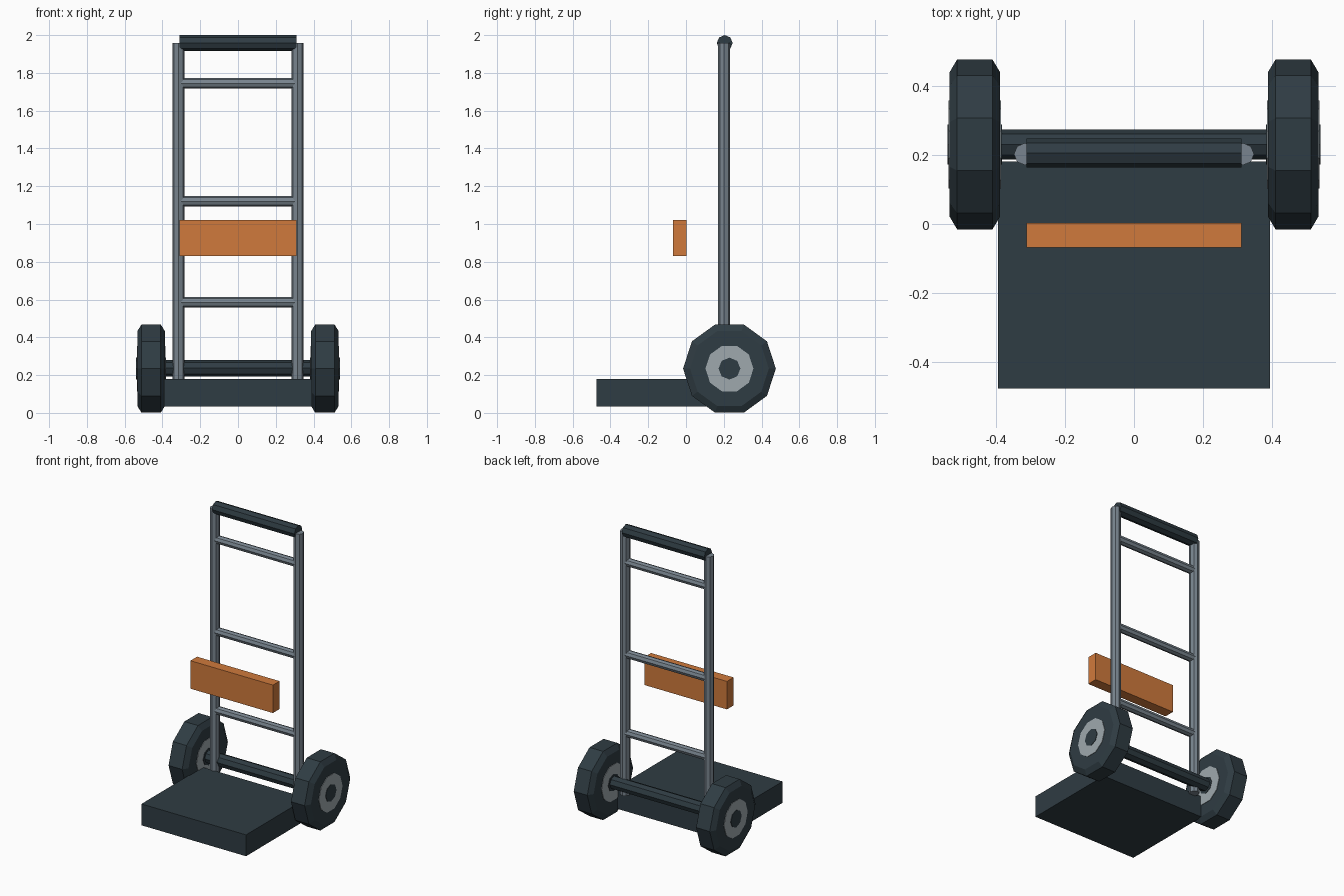
import bpy
import math
from mathutils import Matrix, Vector

cube = bpy.data.objects.get("Cube")
if cube:
    bpy.data.objects.remove(cube, do_unlink=True)


def material(name, hex_code):
    rgb = [int(hex_code[i:i + 2], 16) / 255 for i in (0, 2, 4)]
    linear = [c / 12.92 if c < 0.04 else ((c + 0.055) / 1.055) ** 2.4 for c in rgb]
    mat = bpy.data.materials.new(name)
    mat.use_nodes = True
    mat.diffuse_color = (*linear, 1)
    mat.node_tree.nodes["Principled BSDF"].inputs["Base Color"].default_value = (*linear, 1)
    return mat


DARK = material("dark rubber", "2f3c43")
STEEL = material("steel grey", "78848e")
RIM = material("light rim grey", "9fa9ae")
ORANGE = material("orange", "d07a3c")


def build(name, verts, faces, mat):
    mesh = bpy.data.meshes.new(name)
    mesh.from_pydata(verts, [], faces)
    mesh.materials.append(mat)
    obj = bpy.data.objects.new(name, mesh)
    bpy.context.collection.objects.link(obj)
    return obj


def lathe(name, profile, sides, center, axis, mat):
    """Revolve (along, radius) points about the x or z axis, with flat caps."""
    verts, faces = [], []
    for along, radius in profile:
        for i in range(sides):
            a = 2 * math.pi * i / sides
            u, v = radius * math.cos(a), radius * math.sin(a)
            local = (along, u, v) if axis == "x" else (u, v, along)
            verts.append(Vector(center) + Vector(local))
    for r in range(len(profile) - 1):
        for i in range(sides):
            j = (i + 1) % sides
            a, b = r * sides, (r + 1) * sides
            faces.append((a + i, a + j, b + j, b + i))
    last = (len(profile) - 1) * sides
    faces.append(tuple(reversed(range(sides))))
    faces.append(tuple(range(last, last + sides)))
    return build(name, verts, faces, mat)


def rod(name, center, length, radius, axis, mat, sides=8):
    half = length / 2
    return lathe(name, [(-half, radius), (half, radius)], sides, center, axis, mat)


def box(name, low, high, mat):
    low, high = Vector(low), Vector(high)
    bpy.ops.mesh.primitive_cube_add(size=1)
    obj = bpy.context.object
    obj.name = name
    size = high - low
    obj.data.transform(Matrix.Translation((low + high) / 2) @ Matrix.Diagonal((*size, 1)))
    obj.data.materials.append(mat)
    return obj


FRAME_Y = 0.202
WHEEL_Y, WHEEL_Z, WHEEL_R = 0.23, 0.2345, 0.2455

# Toe plate and front panel
box("toe_plate", (-0.393, -0.475, 0.035), (0.393, 0.18, 0.18), DARK)
box("front_panel", (-0.31, -0.068, 0.83), (0.31, 0.003, 1.02), ORANGE)

# Ladder frame: rungs, handle grip and axle
for name, z in (("lower_rung", 0.585), ("middle_rung", 1.12), ("upper_rung", 1.745)):
    rod(name, (0, FRAME_Y, z), 0.62, 0.0275, "x", STEEL)
rod("handle_grip", (0, FRAME_Y + 0.003, 1.958), 0.62, 0.042, "x", DARK)
rod("axle", (0, WHEEL_Y, WHEEL_Z + 0.002), 0.9, 0.043, "x", DARK)

# Uprights and wheels on both sides
for side, s in (("left", 1), ("right", -1)):
    rod(side + "_upright", (0.315 * s, FRAME_Y, 1.061), 1.792, 0.032, "z", STEEL)
    hub = (0.46 * s, WHEEL_Y, WHEEL_Z)
    half, cut_x, cut_r = 0.073, 0.022, 0.037
    tyre = [(-half, WHEEL_R - cut_r), (cut_x - half, WHEEL_R),
            (half - cut_x, WHEEL_R), (half, WHEEL_R - cut_r)]
    lathe(side + "_tyre", tyre, 10, hub, "x", DARK)
    rod(side + "_rim", hub, 0.152, 0.127, "x", RIM, 10)
    rod(side + "_hub", hub, 0.158, 0.058, "x", DARK)
